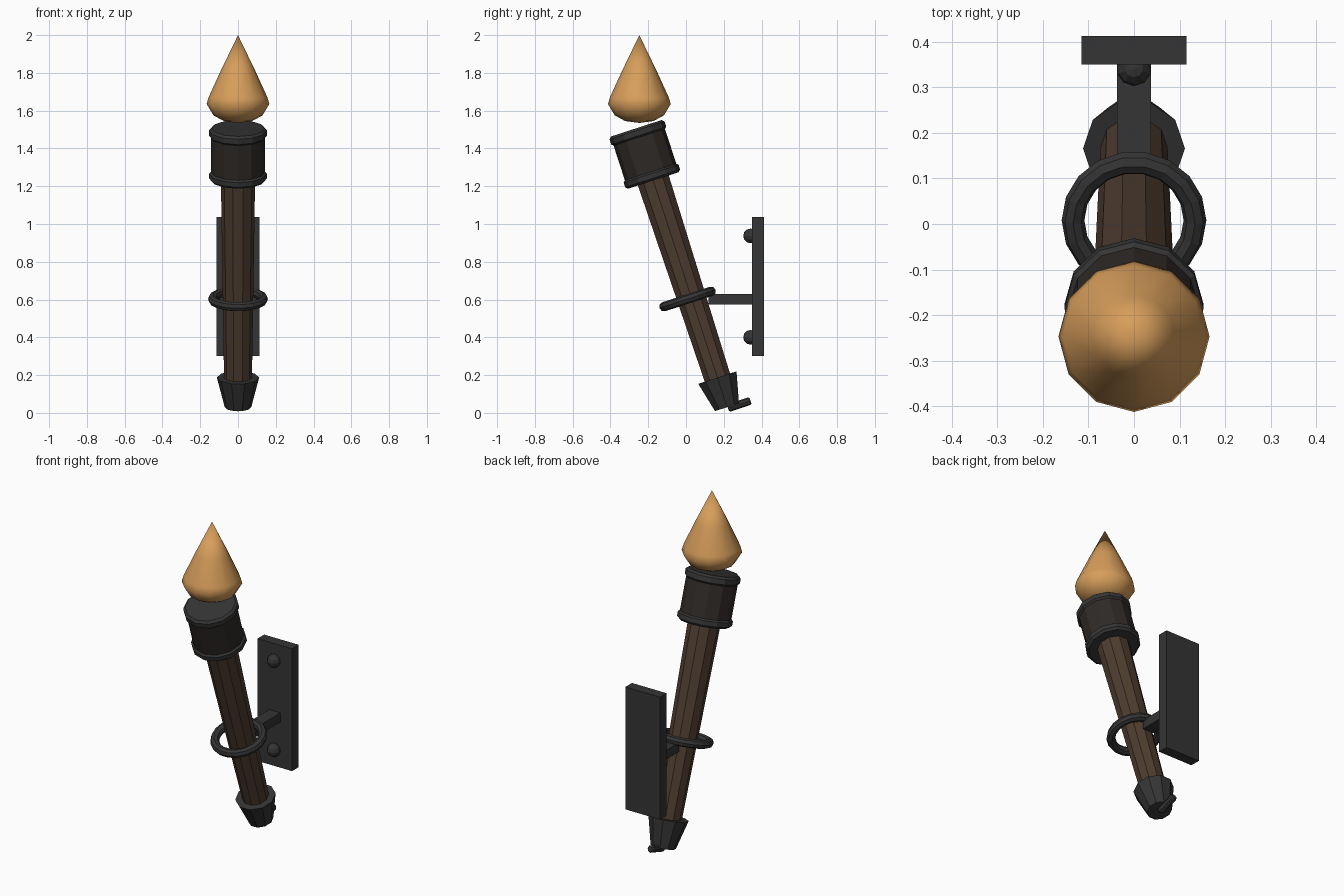
import bpy, bmesh
from math import sin, cos, pi, radians
from mathutils import Vector, Matrix

if "Cube" in bpy.data.objects:
    bpy.data.objects.remove(bpy.data.objects["Cube"])

TILT = radians(18)
FOOT = Vector((0, 0.217, 0.03))
AXIS = Vector((0, -sin(TILT), cos(TILT)))


def material(name, r, g, b):
    m = bpy.data.materials.new(name)
    m.diffuse_color = (r, g, b, 1)
    m.use_nodes = True
    m.node_tree.nodes["Principled BSDF"].inputs["Base Color"].default_value = m.diffuse_color
    return m


IRON = material("iron", 0.035, 0.035, 0.035)
WOOD = material("wood", 0.075, 0.045, 0.028)
CHAR = material("charred_wrap", 0.028, 0.023, 0.02)
FLAME = material("flame", 0.68, 0.34, 0.105)


def finish(bm, name, mat, matrix=Matrix()):
    bmesh.ops.recalc_face_normals(bm, faces=bm.faces)
    me = bpy.data.meshes.new(name)
    bm.to_mesh(me)
    bm.free()
    ob = bpy.data.objects.new(name, me)
    ob.matrix_world = matrix
    me.materials.append(mat)
    bpy.context.collection.objects.link(ob)
    return ob


def lathe(name, profile, sides, mat, matrix=Matrix()):
    """Closed solid of revolution from (radius, height) points."""
    bm = bmesh.new()
    rings = [[bm.verts.new((r * cos(2 * pi * i / sides), r * sin(2 * pi * i / sides), h))
              for i in range(sides)] for r, h in profile]
    for a, b in zip(rings, rings[1:]):
        for i in range(sides):
            j = (i + 1) % sides
            bm.faces.new((a[i], a[j], b[j], b[i]))
    bm.faces.new(rings[0])
    bm.faces.new(rings[-1])
    bmesh.ops.remove_doubles(bm, verts=bm.verts, dist=1e-5)
    return finish(bm, name, mat, matrix)


def box(name, lo, hi, mat):
    lo, hi = Vector(lo), Vector(hi)
    bm = bmesh.new()
    bmesh.ops.create_cube(bm, size=1)
    return finish(bm, name, mat, Matrix.Translation((lo + hi) / 2)
                  @ Matrix.Diagonal((*(hi - lo), 1)))


tilted = Matrix.Translation(FOOT) @ Matrix.Rotation(TILT, 4, 'X')

# Torch body along the tilted axis
lathe("foot_cap", [(0.07, 0), (0.112, 0.165)], 10, IRON, tilted)
lathe("shaft", [(0.073, 0.1), (0.091, 1.3)], 10, WOOD, tilted)
lathe("torch_head", [(0.143, 1.27), (0.143, 1.54)], 12, CHAR, tilted)
for name, h0, h1 in (("lower_band", 1.262, 1.312), ("upper_band", 1.50, 1.553)):
    lathe(name, [(0.14, h0), (0.153, h0 + 0.012), (0.153, h1 - 0.012), (0.14, h1)],
          12, IRON, tilted)

# Small peg at the foot
peg = Matrix.Translation((0, 0.222, 0.025)) @ Matrix.Rotation(TILT - pi / 2, 4, 'X')
lathe("foot_peg", [(0.015, 0), (0.021, 0.008), (0.021, 0.118), (0.015, 0.126)], 8, IRON, peg)

# Upright flame
flame = lathe("flame", [(0, 1.535), (0.075, 1.545), (0.13, 1.575), (0.166, 1.635),
                        (0.156, 1.67), (0.092, 1.81), (0, 2.0)],
              12, FLAME, Matrix.Translation((0, -0.247, 0)))
for p in flame.data.polygons:
    p.use_smooth = True

# Holding ring
bpy.ops.mesh.primitive_torus_add(major_segments=18, minor_segments=8, major_radius=0.134,
                                 minor_radius=0.025, location=(0, 0.008, 0.603),
                                 rotation=(TILT, 0, 0))
ring = bpy.context.object
ring.name = "holding_ring"
ring.data.materials.append(IRON)

# Wall bracket
box("wall_plate", (-0.115, 0.35, 0.30), (0.115, 0.413, 1.037), IRON)
box("bracket_arm", (-0.037, 0.12, 0.575), (0.037, 0.36, 0.63), IRON)
for name, z in (("lower_bolt", 0.40), ("upper_bolt", 0.937)):
    bm = bmesh.new()
    bmesh.ops.create_uvsphere(bm, u_segments=10, v_segments=6, radius=0.039)
    finish(bm, name, IRON, Matrix.Translation((0, 0.342, z)))
